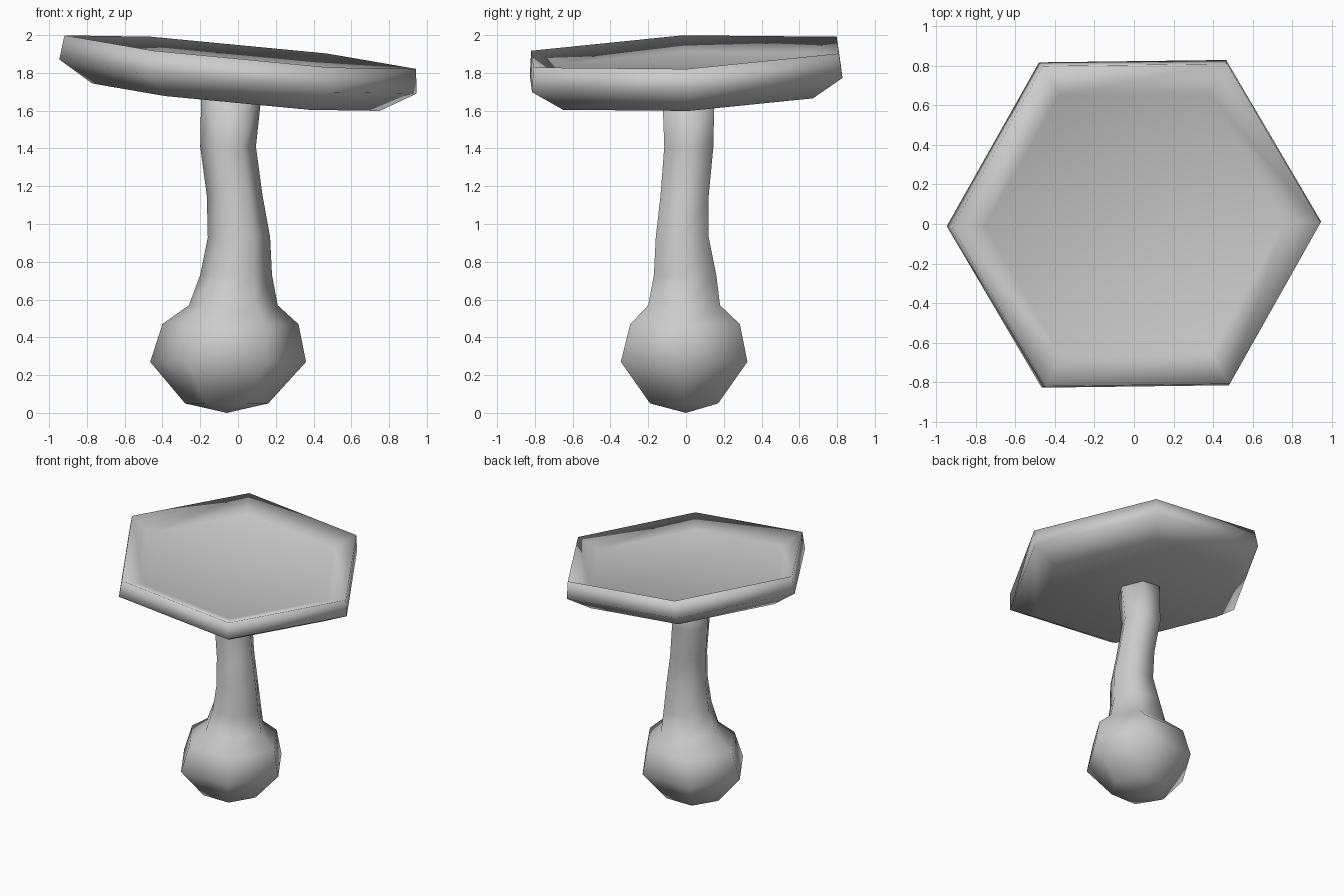
import bpy
import bmesh
from math import cos, sin, pi, radians
from mathutils import Matrix, Vector

if "Cube" in bpy.data.objects:
    bpy.data.objects.remove(bpy.data.objects["Cube"])

SIDES = 6
HALF_Y = sin(pi / 3)


def hex_ring(cx, cy, rx, hy, z):
    """Six points with corners on +-x; rx and hy are half extents."""
    return [Vector((cx + rx * cos(k * pi / 3), cy + hy * sin(k * pi / 3) / HALF_Y, z))
            for k in range(SIDES)]


def loft(name, rings, start=None, end=None):
    """Skin rings of points; close the ends with a pole point or a flat face."""
    bm = bmesh.new()
    loops = [[bm.verts.new(p) for p in ring] for ring in rings]
    for a, b in zip(loops, loops[1:]):
        for i in range(SIDES):
            j = (i + 1) % SIDES
            bm.faces.new((a[i], a[j], b[j], b[i]))
    for loop, pole in ((loops[0], start), (loops[-1], end)):
        if pole is None:
            bm.faces.new(loop)
        else:
            tip = bm.verts.new(pole)
            for i in range(SIDES):
                bm.faces.new((loop[i], loop[(i + 1) % SIDES], tip))
    bmesh.ops.recalc_face_normals(bm, faces=bm.faces)
    mesh = bpy.data.meshes.new(name)
    bm.to_mesh(mesh)
    bm.free()
    for poly in mesh.polygons:
        poly.use_smooth = True
    obj = bpy.data.objects.new(name, mesh)
    bpy.context.collection.objects.link(obj)
    return obj


# Bulbous foot and bent stem: z, x min, x max, y min, y max
stem_profile = [
    (0.05, -0.28, 0.16, -0.19, 0.17),
    (0.27, -0.465, 0.36, -0.345, 0.325),
    (0.47, -0.40, 0.32, -0.295, 0.285),
    (0.57, -0.26, 0.21, -0.20, 0.18),
    (0.73, -0.20, 0.18, -0.17, 0.16),
    (0.93, -0.16, 0.17, -0.16, 0.12),
    (1.15, -0.165, 0.13, -0.135, 0.12),
    (1.41, -0.20, 0.095, -0.115, 0.145),
    (1.69, -0.195, 0.125, -0.125, 0.15),
]
loft("stem", [hex_ring((x0 + x1) / 2, (y0 + y1) / 2, (x1 - x0) / 2, (y1 - y0) / 2, z)
              for z, x0, x1, y0, y1 in stem_profile],
     start=(-0.06, 0.0, 0.0))

# Tilted hexagonal cap: bevelled underside, upright rim and a shallow
# dished top (radius, height from the rim)
cap_profile = [(0.765, -0.24), (0.95, -0.13), (0.935, 0.0), (0.76, -0.07)]
cap = loft("cap", [hex_ring(0, 0, r, r * HALF_Y, z) for r, z in cap_profile])
tilt = Vector((0, 0, 1)).rotation_difference(Vector((0.096, -0.045, 1))).to_matrix().to_4x4()
cap.data.transform(Matrix.Translation((0.012, -0.005, 1.91)) @ tilt
                   @ Matrix.Rotation(radians(0.6), 4, 'Z'))
